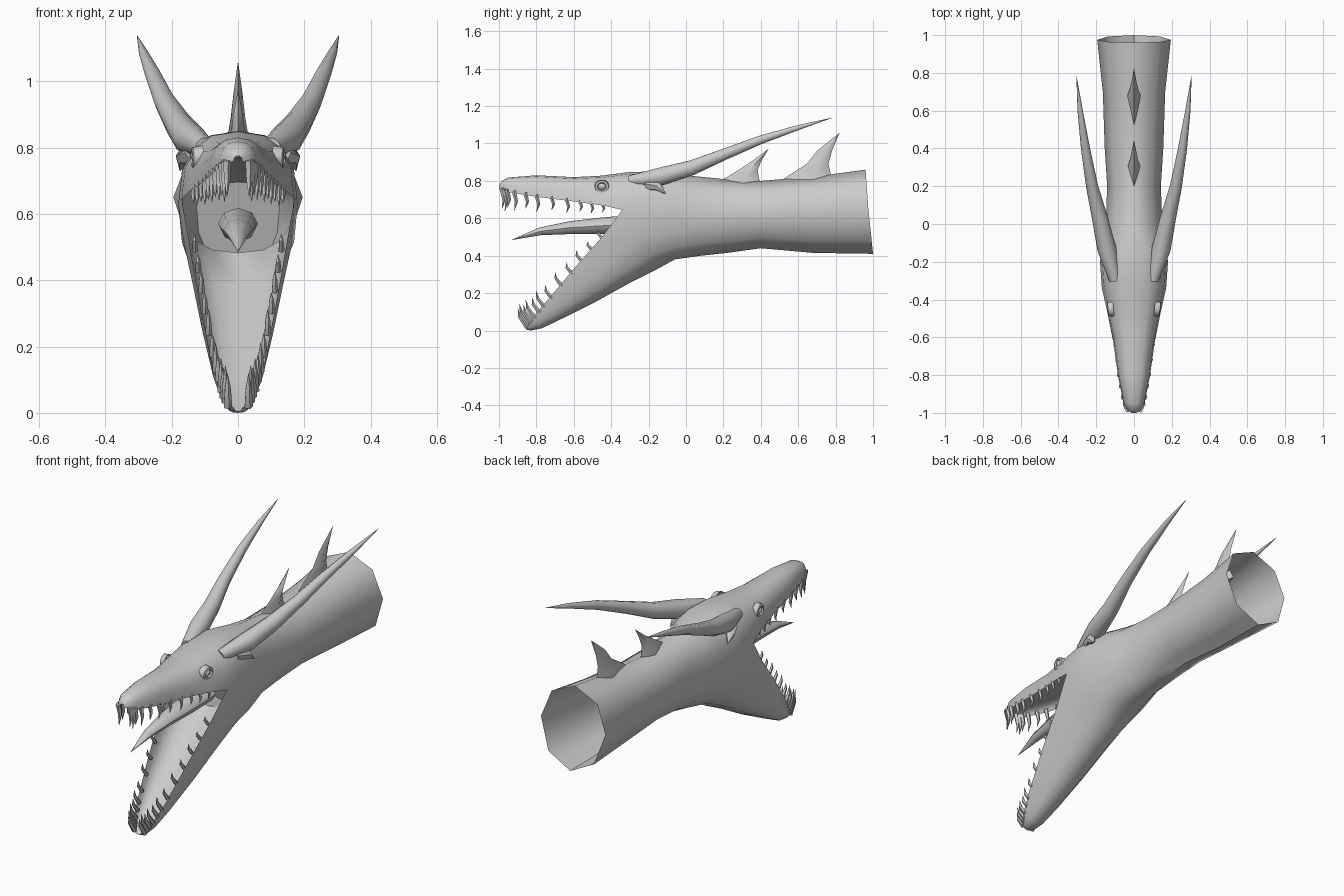
import bpy, bmesh, math
from mathutils import Vector

if "Cube" in bpy.data.objects:
    bpy.data.objects.remove(bpy.data.objects["Cube"])

GREY = bpy.data.materials.new("plain grey")
GREY.diffuse_color = (0.6, 0.6, 0.6, 1)
GREY.use_nodes = True
GREY.node_tree.nodes["Principled BSDF"].inputs["Base Color"].default_value = GREY.diffuse_color
SEG = 8


def finish(bm, name, angle=50):
    bmesh.ops.remove_doubles(bm, verts=bm.verts, dist=0.0005)
    bmesh.ops.recalc_face_normals(bm, faces=bm.faces)
    me = bpy.data.meshes.new(name)
    bm.to_mesh(me)
    bm.free()
    me.materials.append(GREY)
    ob = bpy.data.objects.new(name, me)
    bpy.context.scene.collection.objects.link(ob)
    bpy.ops.object.select_all(action='DESELECT')
    ob.select_set(True)
    bpy.context.view_layer.objects.active = ob
    bpy.ops.object.shade_smooth_by_angle(angle=math.radians(angle))
    return ob


def loft(bm, rings, closed=True, caps=False):
    """Bridge a list of rings of points with quads."""
    rows = [[bm.verts.new(p) for p in r] for r in rings]
    n = len(rows[0])
    for a, b in zip(rows, rows[1:]):
        for i in range(n if closed else n - 1):
            j = (i + 1) % n
            bm.faces.new((a[i], a[j], b[j], b[i]))
    if caps:
        bm.faces.new(rows[0])
        bm.faces.new(rows[-1])
    return rows


def arc(st, frac=1.0, inset=1.0):
    """Half section from one side point, over the crest, to the other."""
    sy, sz, w, cy, cz = st
    e = 0.8 if sy < -0.1 else 1.0
    pts = []
    for i in range(SEG + 1):
        t = math.pi * i / SEG
        c, s = math.cos(t), max(math.sin(t), 0)
        h = s ** e * frac
        x = inset * w * math.copysign(abs(c) ** e, c)
        pts.append(Vector((x, sy + (cy - sy) * h, sz + (cz - sz) * h)))
    if sy > 0.1:                      # eight-sided neck
        for i in range(1, SEG, 2):
            pts[i] = (pts[i - 1] + pts[i + 1]) / 2
    return pts


def spike(bm, pts, radii, sides=8, flat=1.0):
    """Tapered tube along a path; flat scales its vertical thickness."""
    pts = [Vector(p) for p in pts]
    rings = []
    for i, (p, r) in enumerate(zip(pts, radii)):
        d = (pts[min(i + 1, len(pts) - 1)] - pts[max(i - 1, 0)]).normalized()
        ref = Vector((1, 0, 0))
        u = (ref - d * ref.dot(d)).normalized()
        v = d.cross(u)
        rings.append([p + u * r * math.cos(k * math.tau / sides)
                      + v * r * flat * math.sin(k * math.tau / sides)
                      for k in range(sides)])
    loft(bm, rings, caps=True)


def along(path, t):
    """Point at fraction t of a polyline with evenly weighted pieces."""
    f = t * (len(path) - 1)
    i = min(int(f), len(path) - 2)
    return Vector(path[i]).lerp(Vector(path[i + 1]), f - i)


# Stations: side y, side z, half width, crest y, crest z
neck = [(-.2, .63, .18), (0, .62, .15), (.2, .62, .142), (.4, .625, .155),
        (.7, .64, .165), (.975, .65, .195)]
top = [(-.15, .85), (0, .83), (.2, .81), (.4, .80), (.7, .825), (.96, .86)]
bottom = [(-.06, .38), (.08, .40), (.22, .415), (.4, .44), (.68, .415), (1.0, .41)]
upper = [(-1.0, .76, .012, -1.0, .775), (-.985, .75, .036, -.985, .80),
         (-.95, .74, .056, -.95, .818), (-.8, .715, .085, -.8, .83),
         (-.6, .69, .113, -.6, .82), (-.45, .67, .145, -.45, .828),
         (-.34, .645, .17, -.3, .848)]
lower = [(-.865, .015, .012, -.855, .005), (-.855, .03, .035, -.83, 0),
         (-.82, .07, .055, -.77, .012), (-.75, .15, .08, -.66, .065),
         (-.6, .33, .115, -.48, .155), (-.45, .5, .145, -.3, .255),
         (-.34, .645, .17, -.17, .32)]

# Head and neck skin, palate, mouth floor and closed throat
bm = bmesh.new()
throat = []
for jaw, crest, depth, end in ((upper, top, .35, .3), (lower, bottom, .5, .75)):
    back = [s + c for s, c in zip(neck, crest)]
    loft(bm, [arc(s) for s in jaw + back], closed=False)
    lining = [arc(s, 1 if i == 0 else depth) for i, s in enumerate(jaw)]
    lining.append(arc(back[0], end, .7))
    throat.append(loft(bm, lining, closed=False)[-1])
bm.faces.new(throat[0] + throat[1][-2:0:-1])
finish(bm, "head_and_neck")

# Tongue
bm = bmesh.new()
spike(bm, [(0, -.28, .57), (0, -.45, .56), (0, -.62, .55), (0, -.78, .53), (0, -.93, .485)],
      [.06, .055, .043, .026, .001], flat=.8)
finish(bm, "tongue")

# Horns, ear spurs and eyes, mirrored
for side, label in ((1, "right"), (-1, "left")):
    bm = bmesh.new()
    path = [(.10, -.3, .80), (.145, -.13, .825), (.18, .03, .87), (.222, .2, .94),
            (.257, .4, 1.02), (.285, .6, 1.085), (.304, .78, 1.137)]
    spike(bm, [(side * x, y, z) for x, y, z in path],
          [.03, .05, .042, .032, .024, .014, .001], sides=10)
    finish(bm, label + "_horn")

    bm = bmesh.new()
    spike(bm, [(side * .13, -.2, .78), (side * .165, -.15, .77), (side * .175, -.11, .73)],
          [.035, .025, .001], sides=6)
    finish(bm, label + "_ear_spur")

    bm = bmesh.new()
    rings = []
    for r, out in ((.042, .108), (.036, .137), (.025, .140), (.020, .130), (.012, .138), (.001, .141)):
        rings.append([(side * (out + .12 * r * math.cos(a)), -.45 + r * math.cos(a),
                       .77 + r * .9 * math.sin(a))
                      for a in (k * math.tau / 10 for k in range(10))])
    loft(bm, rings)
    finish(bm, label + "_eye")

# Back fins: z, front y, rear y, half width
fins = {"front_back_fin": [(.77, .15, .41, .035), (.81, .20, .39, .03), (.86, .285, .383, .02),
                           (.91, .36, .405, .012), (.97, .439, .441, .001)],
        "rear_back_fin": [(.78, .48, .80, .038), (.83, .55, .775, .032), (.89, .645, .762, .022),
                          (.96, .70, .78, .014), (1.055, .819, .821, .001)]}
for name, rows in fins.items():
    bm = bmesh.new()
    loft(bm, [[(0, a, z), (w, a * .4 + b * .6, z), (0, b, z), (-w, a * .4 + b * .6, z)]
              for z, a, b, w in rows], caps=True)
    finish(bm, name)

# Teeth along both jaw edges
upper_lip = [(s[2] * .93, s[0], s[1]) for s in upper[1:6]]
lower_lip = [(s[2] * .9, s[0], s[1]) for s in lower[1:6]]
for name, lip, count, tilt in (("upper_teeth", upper_lip, 11, Vector((0, .02, -1))),
                               ("lower_teeth", lower_lip, 12, Vector((0, -.45, .9)))):
    bm = bmesh.new()
    for k in range(count):
        t = k / (count - 1)
        p = along(lip, t)
        size = (.115 - .07 * t) * (1 if k % 2 else .85)
        bend = Vector((0, .012 if tilt.z < 0 else -.012, 0))
        for side in (1, -1):
            q = Vector((p.x * side, p.y, p.z))
            spike(bm, [q - tilt * .012, q + tilt * size * .5 + bend, q + tilt * size],
                  [.014 - .004 * t, .010 - .003 * t, .0008], sides=5)
    finish(bm, name)
